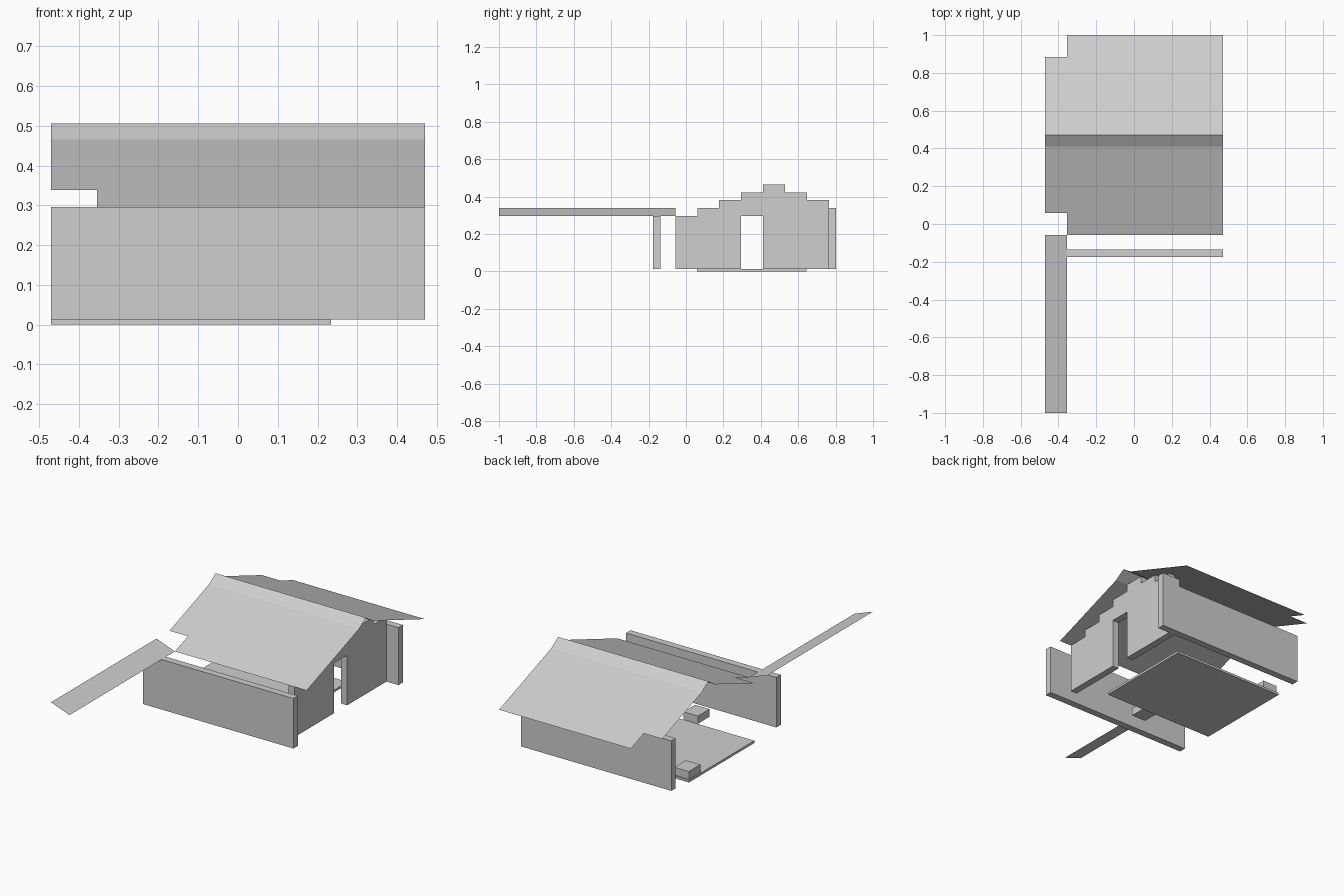
import bpy, bmesh

if "Cube" in bpy.data.objects:
    bpy.data.objects.remove(bpy.data.objects["Cube"])

grey = bpy.data.materials.new("light_grey")
grey.diffuse_color = (0.62, 0.62, 0.62, 1)
grey.use_nodes = True
grey.node_tree.nodes["Principled BSDF"].inputs["Base Color"].default_value = grey.diffuse_color

L, R = -0.47, 0.47      # outer left and right
NOTCH = -0.355          # inner edge of the left notch
BASE, EAVE = 0.013, 0.296


def finish(name, bm):
    mesh = bpy.data.meshes.new(name)
    bm.to_mesh(mesh)
    bm.free()
    mesh.materials.append(grey)
    ob = bpy.data.objects.new(name, mesh)
    bpy.context.collection.objects.link(ob)
    return ob


def box(name, x0, x1, y0, y1, z0, z1):
    bm = bmesh.new()
    bmesh.ops.create_cube(bm, size=1)
    for v in bm.verts:
        v.co.x = x1 if v.co.x > 0 else x0
        v.co.y = y1 if v.co.y > 0 else y0
        v.co.z = z1 if v.co.z > 0 else z0
    return finish(name, bm)


def prism(name, outline, place, shift):
    """Extrude a 2D outline; place maps (u, v) to a 3D point."""
    bm = bmesh.new()
    face = bm.faces.new([bm.verts.new(place(u, v)) for u, v in outline])
    new = bmesh.ops.extrude_face_region(bm, geom=[face])["geom"]
    bmesh.ops.translate(bm, vec=shift,
                        verts=[g for g in new if isinstance(g, bmesh.types.BMVert)])
    bmesh.ops.recalc_face_normals(bm, faces=bm.faces)
    return finish(name, bm)


def sheet(name, quads):
    bm = bmesh.new()
    for q in quads:
        bm.faces.new([bm.verts.new(p) for p in q])
    bmesh.ops.remove_doubles(bm, verts=bm.verts, dist=1e-5)
    for f in bm.faces:
        f.normal_update()
        if f.normal.z < 0:
            f.normal_flip()
    return finish(name, bm)


# Thin gable roof: each slope steepens at the ridge and has a left eave notch
MID = 0.4715
quads = []
for s in (-1, 1):
    prof = [(0.5285, EAVE), (0.4125, 0.338), (0.0600, 0.466), (0, 0.506)]
    for i, ((d0, z0), (d1, z1)) in enumerate(zip(prof, prof[1:])):
        for x0, x1 in ((L, NOTCH), (NOTCH, R)):
            if i == 0 and x0 == L:
                continue
            ya, yb = MID + s * d0, MID + s * d1
            quads.append([(x0, ya, z0), (x1, ya, z0), (x1, yb, z1), (x0, yb, z1)])
sheet("roof", quads)

# Sloping strip that runs forward from the notch
sheet("forward_roof_strip", [[(L, -1, 0.338), (NOTCH, -1, EAVE),
                              (NOTCH, -0.057, EAVE), (L, -0.057, 0.338)]])

# Front wall, and back wall with a raised right end
box("front_wall", L, R, -0.176, -0.136, BASE, EAVE)
prism("back_wall", [(L, BASE), (R, BASE), (R, 0.338), (0.355, 0.338),
                    (0.355, EAVE), (L, EAVE)],
      lambda u, v: (u, 0.763, v), (0, 0.04, 0))

# Stepped gable wall with a doorway
BLOCK, Y0 = 0.1172, -0.057
outline = [(Y0, BASE)]
for i, n in enumerate((0, 1, 2, 3, 4, 3, 2)):
    z = EAVE + n * 0.0422
    outline += [(Y0 + i * BLOCK, z), (Y0 + (i + 1) * BLOCK, z)]
outline += [(Y0 + 7 * BLOCK, BASE), (0.412, BASE), (0.412, EAVE),
            (0.294, EAVE), (0.294, BASE)]
prism("gable_wall", outline, lambda u, v: (0.355, u, v), (0.04, 0, 0))

# Floor plate
box("floor", L, 0.234, 0.06, 0.645, 0, BASE)

# Two low blocks
for name, x, y in (("back_block", -0.463, 0.533), ("front_block", -0.115, -0.045)):
    box(name, x, x + 0.09, y, y + 0.103, BASE, 0.057)
